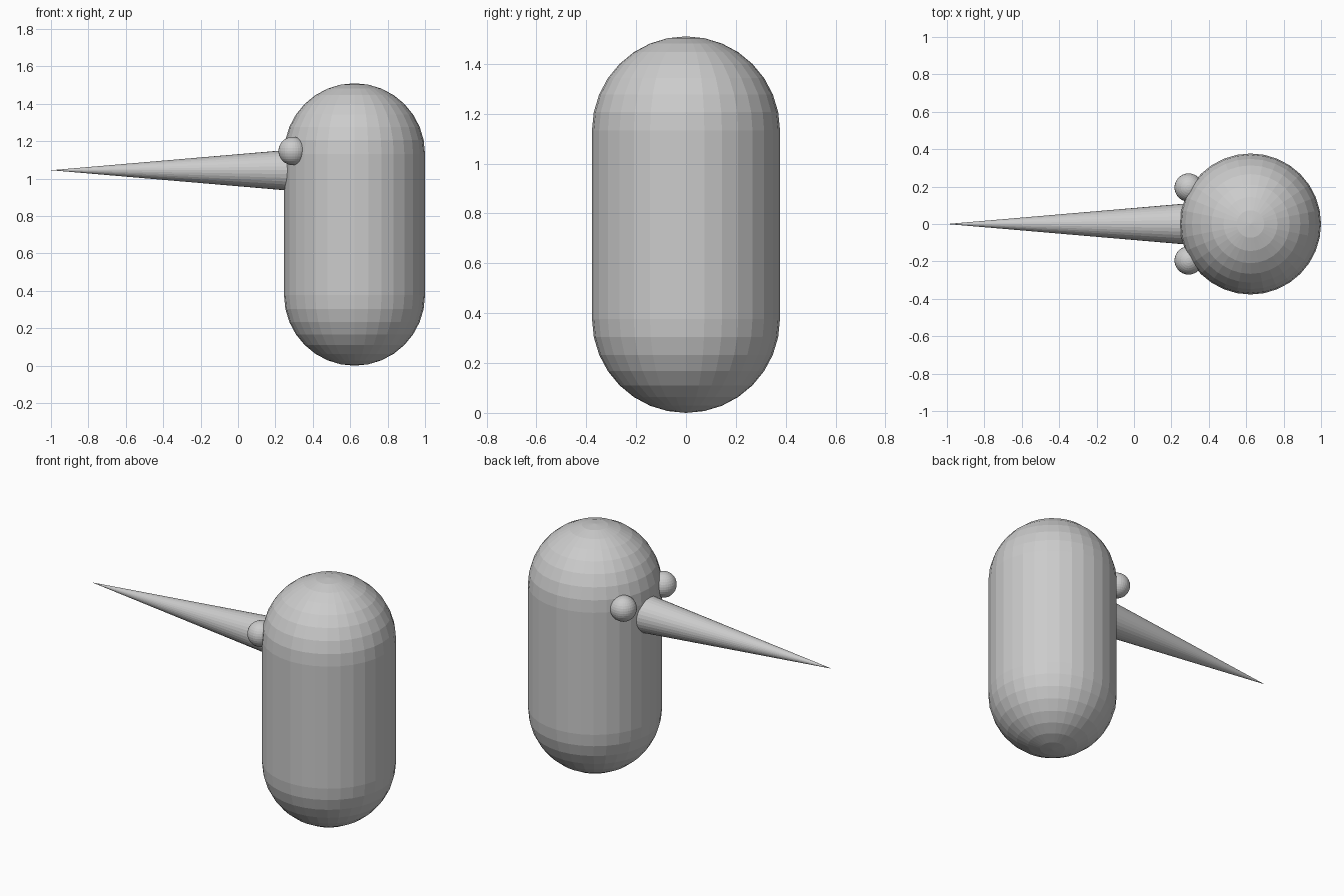
import bpy, bmesh
from math import pi, sin, cos

if "Cube" in bpy.data.objects:
    bpy.data.objects.remove(bpy.data.objects["Cube"])

R = 0.377          # body radius
CX = 0.623         # body axis position
TOP = 1.51


def new_object(name, bm, location):
    mesh = bpy.data.meshes.new(name)
    bmesh.ops.recalc_face_normals(bm, faces=bm.faces)
    bm.to_mesh(mesh)
    bm.free()
    obj = bpy.data.objects.new(name, mesh)
    obj.location = location
    bpy.context.collection.objects.link(obj)
    return obj


# Capsule body: a sphere whose upper and lower halves are joined by a straight wall
segments, rings = 32, 8
profile = [(R * cos(a), R + R * sin(a))
           for a in (-pi / 2 + i * pi / 2 / rings for i in range(1, rings + 1))]
profile += [(r, TOP - z) for r, z in reversed(profile)]
bm = bmesh.new()
loops = [[bm.verts.new((r * cos(2 * pi * i / segments), r * sin(2 * pi * i / segments), z))
          for i in range(segments)] for r, z in profile]
bottom, top = bm.verts.new((0, 0, 0)), bm.verts.new((0, 0, TOP))
for i in range(segments):
    j = (i + 1) % segments
    for lo, hi in zip(loops, loops[1:]):
        bm.faces.new((lo[i], lo[j], hi[j], hi[i]))
    bm.faces.new((bottom, loops[0][j], loops[0][i]))
    bm.faces.new((top, loops[-1][i], loops[-1][j]))
new_object("body", bm, (CX, 0, 0))

# Long pointed beak, its base sunk into the body
tip, base = -1.0, 0.32
bpy.ops.mesh.primitive_cone_add(vertices=32, radius1=0.113, radius2=0, depth=base - tip,
                                location=((tip + base) / 2, 0, 1.045),
                                rotation=(0, -pi / 2, 0))
bpy.context.object.name = "beak"

# Pair of round eyes
for side, label in ((-1, "right"), (1, "left")):
    bm = bmesh.new()
    bmesh.ops.create_uvsphere(bm, u_segments=32, v_segments=16, radius=0.0754)
    new_object(label + "_eye", bm, (0.292, side * 0.195, 1.148))
